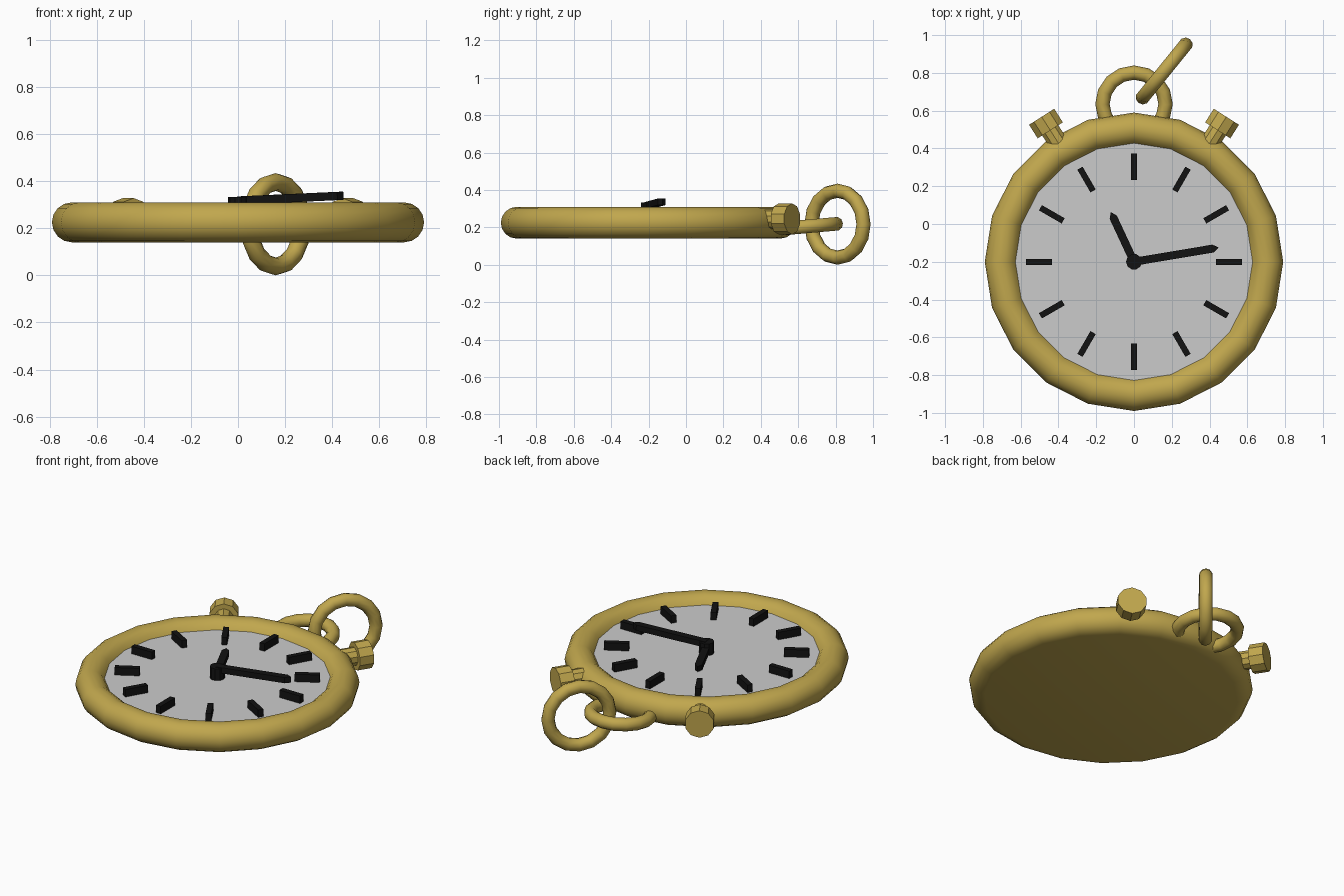
import bpy, bmesh
from math import sin, cos, pi, radians
from mathutils import Matrix, Vector

if "Cube" in bpy.data.objects:
    bpy.data.objects.remove(bpy.data.objects["Cube"])

CX, CY, CZ = 0.0, -0.2, 0.225   # centre of the case


def material(name, rgb):
    m = bpy.data.materials.new(name)
    m.diffuse_color = (*rgb, 1)
    m.use_nodes = True
    m.node_tree.nodes["Principled BSDF"].inputs["Base Color"].default_value = m.diffuse_color
    return m


brass = material("brass", (0.53, 0.385, 0.075))
black = material("black", (0.006, 0.006, 0.006))


def finish(ob, name, mat=None, smooth=None):
    ob.name = name
    if mat:
        ob.data.materials.append(mat)
    if smooth:
        bpy.ops.object.select_all(action='DESELECT')
        ob.select_set(True)
        bpy.context.view_layer.objects.active = ob
        bpy.ops.object.shade_smooth_by_angle(angle=radians(smooth))
    return ob


def from_bmesh(bm, name, mat=None, smooth=None):
    bmesh.ops.recalc_face_normals(bm, faces=bm.faces)
    me = bpy.data.meshes.new(name)
    bm.to_mesh(me)
    bm.free()
    ob = bpy.data.objects.new(name, me)
    bpy.context.collection.objects.link(ob)
    return finish(ob, name, mat, smooth)


def lathe(profile, name, sides, mat, smooth):
    bm = bmesh.new()
    rings = [[bm.verts.new((CX + r * cos(2 * pi * i / sides), CY + r * sin(2 * pi * i / sides), z))
              for i in range(sides)] for r, z in profile]
    for a, b in zip(rings, rings[1:]):
        for i in range(sides):
            j = (i + 1) % sides
            bm.faces.new((a[i], a[j], b[j], b[i]))
    bm.faces.new(rings[0])
    return from_bmesh(bm, name, mat, smooth)


def prism(outline, z0, z1, name, mat, matrix=Matrix()):
    bm = bmesh.new()
    face = bm.faces.new([bm.verts.new((x, y, z0)) for x, y in outline])
    new = bmesh.ops.extrude_face_region(bm, geom=[face])["geom"]
    bmesh.ops.translate(bm, vec=(0, 0, z1 - z0),
                        verts=[v for v in new if isinstance(v, bmesh.types.BMVert)])
    bm.transform(matrix)
    return from_bmesh(bm, name, mat)


def rod(direction, a, b, radius, z, sides, name):
    d = Vector(direction).normalized()
    bpy.ops.mesh.primitive_cylinder_add(vertices=sides, radius=radius, depth=b - a,
                                        location=Vector((CX, CY, z)) + d * (a + b) / 2,
                                        rotation=d.to_track_quat('Z', 'Y').to_euler())
    return finish(bpy.context.object, name, brass, 30)


def ring(name, loc, rot, major, minor):
    bpy.ops.mesh.primitive_torus_add(location=loc, rotation=rot, major_radius=major,
                                     minor_radius=minor, major_segments=16, minor_segments=10)
    return finish(bpy.context.object, name, brass, 50)


# Case: closed flat back, rounded rim, inner lip down to the dial
rim = [(0.705 + 0.085 * cos(a), CZ + 0.085 * sin(a))
       for a in (radians(-90 + 22.5 * i) for i in range(12))]
lathe(rim + [(0.622, 0.25)], "case", 20, brass, 40)

# Dial
lathe([(0.63, 0.26), (0.63, 0.24)], "dial", 20, None, None)

# Hour markers
for i in range(12):
    prism([(0.433, -0.016), (0.572, -0.016), (0.572, 0.016), (0.433, 0.016)], 0.258, 0.306,
          f"hour_marker_{i + 1}", black,
          Matrix.Translation((CX, CY, 0)) @ Matrix.Rotation(i * pi / 6, 4, 'Z'))


# Hands
def hand(name, length, angle, z0, z1, tilt):
    w = 0.021
    prism([(0, -w), (length - 0.03, -w), (length, 0), (length - 0.03, w), (0, w)], 0, z1 - z0, name, black,
          Matrix.Translation((CX, CY, z0)) @ Matrix.Rotation(radians(angle), 4, 'Z')
          @ Matrix.Rotation(radians(-tilt), 4, 'Y'))


hand("hour_hand", 0.29, 115, 0.275, 0.308, 0)
hand("minute_hand", 0.455, 9.5, 0.300, 0.335, 2.6)
prism([(0.042 * cos(i * pi / 5), 0.042 * sin(i * pi / 5)) for i in range(10)], 0.258, 0.332,
      "hand_hub", black, Matrix.Translation((CX, CY, 0)))

# Side buttons
for s, side in ((1, "right"), (-1, "left")):
    d = (s * 0.537, 0.843, 0)
    rod(d, 0.72, 0.84, 0.053, 0.245, 10, f"button_stem_{side}")
    rod(d, 0.825, 0.91, 0.083, 0.245, 10, f"button_cap_{side}")

# Bow at the top and the loose ring through it
ring("bow", (0, 0.635, 0.204), (radians(5), 0, 0), 0.167, 0.038)
ring("chain_ring", (0.16, 0.81, 0.217), (pi / 2, 0, radians(51)), 0.179, 0.038)
